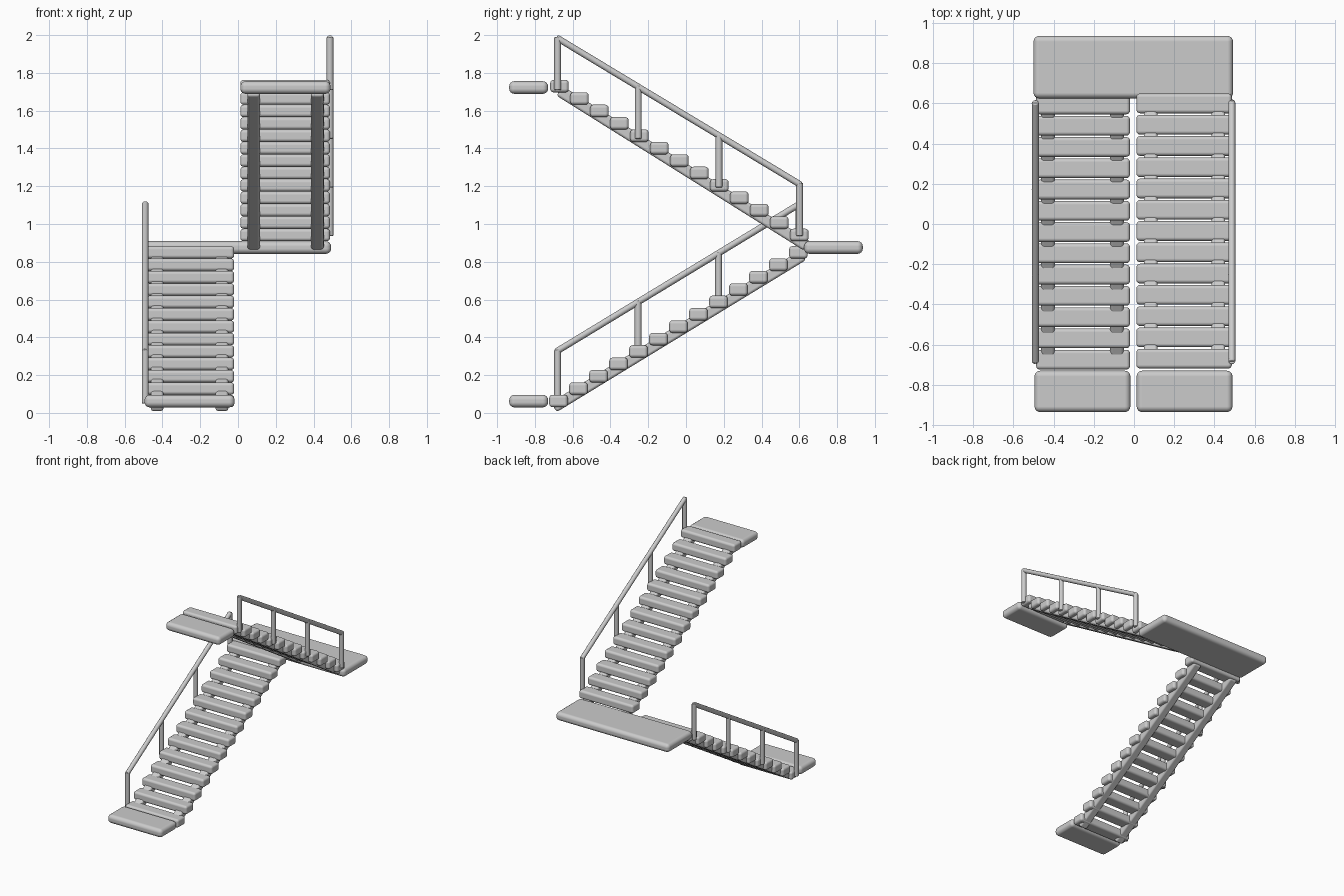
import bpy
import bmesh
from math import radians
from mathutils import Vector, Matrix

cube = bpy.data.objects.get("Cube")
if cube:
    bpy.data.objects.remove(cube, do_unlink=True)

grey = bpy.data.materials.new("light grey")
grey.use_nodes = True
COLOUR = (0.6, 0.6, 0.6, 1)
grey.diffuse_color = COLOUR
grey.node_tree.nodes["Principled BSDF"].inputs["Base Color"].default_value = COLOUR


def finish(name, bm, bevel, segments):
    """Turn a bmesh into a smooth object with rounded edges."""
    mesh = bpy.data.meshes.new(name)
    bm.to_mesh(mesh)
    bm.free()
    mesh.materials.append(grey)
    obj = bpy.data.objects.new(name, mesh)
    bpy.context.collection.objects.link(obj)
    bpy.ops.object.select_all(action='DESELECT')
    obj.select_set(True)
    bpy.context.view_layer.objects.active = obj
    bpy.ops.object.shade_smooth_by_angle(angle=radians(35))
    mod = obj.modifiers.new("Rounded edges", 'BEVEL')
    mod.width = bevel
    mod.segments = segments
    mod.limit_method = 'ANGLE'
    mod.angle_limit = radians(40)
    mod.harden_normals = True
    return obj


def box(name, low, high, bevel):
    low, high = Vector(low), Vector(high)
    bm = bmesh.new()
    place = Matrix.Translation((low + high) / 2) @ Matrix.Diagonal((*(high - low), 1))
    bmesh.ops.create_cube(bm, size=1, matrix=place)
    return finish(name, bm, bevel, 4)


def along(start, end):
    """Matrix whose z axis runs from start to end, centred between them."""
    start, end = Vector(start), Vector(end)
    z = (end - start).normalized()
    x = Vector((1, 0, 0))
    turn = Matrix((x, z.cross(x), z)).transposed().to_4x4()
    return Matrix.Translation((start + end) / 2) @ turn, (end - start).length


def beam(name, start, end, width, depth):
    place, length = along(start, end)
    bm = bmesh.new()
    bmesh.ops.create_cube(bm, size=1, matrix=place @ Matrix.Diagonal((width, depth, length, 1)))
    return finish(name, bm, 0.015, 3)


def rod(name, start, end, radius):
    place, length = along(start, end)
    bm = bmesh.new()
    bmesh.ops.create_cone(bm, cap_ends=True, segments=12, radius1=radius,
                          radius2=radius, depth=length, matrix=place)
    return finish(name, bm, 0.006, 2)


def flight(name, x0, x1, tread_a, tread_b, string_xs, string_a, string_b,
           rail_x, rail_a, rail_b, post_drop):
    """One run of open treads with two stringers and a handrail (points are y, z)."""
    steps = 13
    a, b = Vector(tread_a), Vector(tread_b)
    for i in range(steps):
        y, z = a.lerp(b, i / (steps - 1))
        box(f"{name}_tread_{i + 1}", (x0, y - 0.049, z - 0.033), (x1, y + 0.049, z + 0.033), 0.018)
    for side, x in zip(("right", "left"), string_xs):
        beam(f"{name}_stringer_{side}", (x, *string_a), (x, *string_b), 0.068, 0.06)
    a, b = Vector(rail_a), Vector(rail_b)
    rod(f"{name}_handrail", (rail_x, *a), (rail_x, *b), 0.017)
    for i in range(4):
        y, z = a.lerp(b, 0.005 + 0.99 * i / 3)
        rod(f"{name}_post_{i + 1}", (rail_x, y, z - post_drop), (rail_x, y, z + 0.008), 0.018)


# Stair flights
flight("lower", -0.487, -0.02, (-0.675, 0.063), (0.595, 0.85),
       (-0.428, -0.085), (-0.70, 0.03), (0.62, 0.835),
       -0.491, (-0.686, 0.325), (0.605, 1.108), 0.28)
flight("upper", 0.012, 0.487, (-0.67, 1.73), (0.60, 0.942),
       (0.083, 0.42), (-0.67, 1.705), (0.64, 0.885),
       0.487, (-0.686, 1.987), (0.608, 1.207), 0.275)

# Landings
box("bottom_landing", (-0.495, -0.936, 0.029), (-0.018, -0.73, 0.096), 0.028)
box("middle_landing", (-0.5, 0.625, 0.842), (0.493, 0.936, 0.909), 0.028)
box("top_landing", (0.013, -0.936, 1.689), (0.49, -0.73, 1.756), 0.028)
